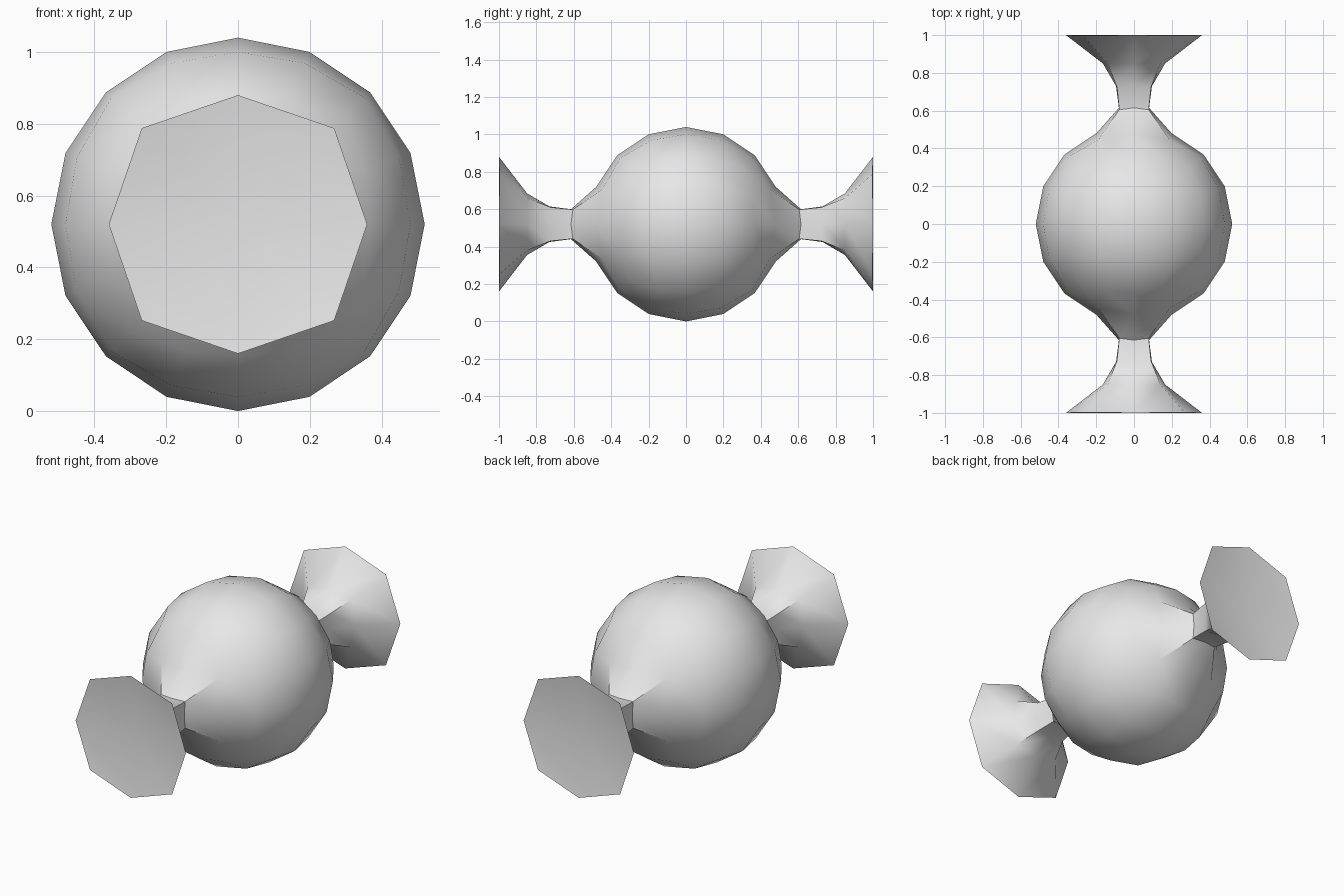
import bpy, bmesh, math
from mathutils import Vector

default = bpy.data.objects.get("Cube")
if default:
    bpy.data.objects.remove(default, do_unlink=True)

RADIUS = 0.52

wrapper = bpy.data.materials.new("light_grey_wrapper")
wrapper.use_nodes = True
grey = (0.8, 0.8, 0.8, 1)
wrapper.diffuse_color = grey
wrapper.node_tree.nodes["Principled BSDF"].inputs["Base Color"].default_value = grey

# Round body: a gridded cube spread evenly over a sphere
bm = bmesh.new()
bmesh.ops.create_cube(bm, size=2)
bmesh.ops.subdivide_edges(bm, edges=bm.edges[:], cuts=3, use_grid_fill=True)
for v in bm.verts:
    v.co = Vector([math.tan(c * math.pi / 4) for c in v.co]).normalized() * RADIUS

# Twisted ends: (side radius, side y, corner offset, corner y) per ring
RINGS = [
    (0.08, 0.615, 0.078, 0.605),
    (0.095, 0.73, 0.09, 0.725),
    (0.165, 0.85, 0.14, 0.85),
    (0.36, 1.0, 0.268, 0.997),
]
CAP_DENT = 0.07


def sign(value):
    return 0 if abs(value) < 0.01 else math.copysign(1, value)


def pull_end(side):
    """Extrude the middle patch of one pole through the rings."""
    pole = min(bm.verts, key=lambda v: (v.co - Vector((0, side * RADIUS, 0))).length)
    patch = list(pole.link_faces)
    for reach, y, corner, corner_y in RINGS:
        result = bmesh.ops.extrude_face_region(bm, geom=patch)["geom"]
        bmesh.ops.delete(bm, geom=patch, context='FACES')
        patch = [g for g in result if isinstance(g, bmesh.types.BMFace)]
        for v in {v for f in patch for v in f.verts}:
            sx, sz = sign(v.co.x), sign(v.co.z)
            if sx and sz:
                v.co = (sx * corner, side * corner_y, sz * corner)
            else:
                v.co = (sx * reach, side * y, sz * reach)
    # Shallow hollow in the flared end
    for v in {v for f in patch for v in f.verts}:
        if not sign(v.co.x) and not sign(v.co.z):
            v.co.y -= side * CAP_DENT


for side in (-1, 1):
    pull_end(side)

loose = [v for v in bm.verts if not v.link_faces]
bmesh.ops.delete(bm, geom=loose, context='VERTS')
bmesh.ops.recalc_face_normals(bm, faces=bm.faces[:])
bmesh.ops.translate(bm, verts=bm.verts[:], vec=(0, 0, RADIUS))

mesh = bpy.data.meshes.new("wrapped_sweet")
bm.to_mesh(mesh)
bm.free()
mesh.materials.append(wrapper)
sweet = bpy.data.objects.new("wrapped_sweet", mesh)
bpy.context.collection.objects.link(sweet)

# Smooth surface with crisp rims and necks
bpy.ops.object.select_all(action='DESELECT')
sweet.select_set(True)
bpy.context.view_layer.objects.active = sweet
bpy.ops.object.shade_smooth_by_angle(angle=math.radians(46))
